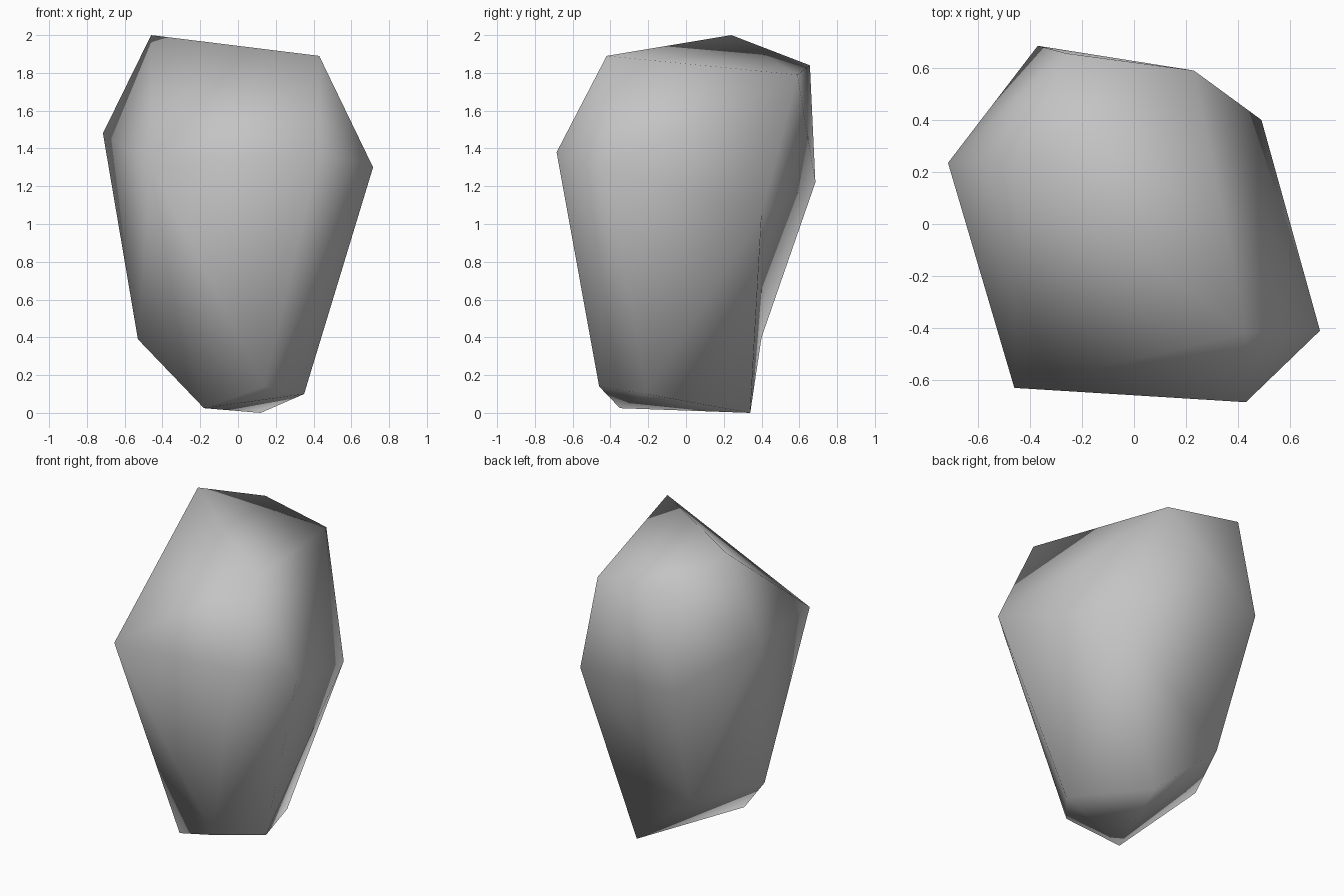
import bpy, bmesh
from mathutils import Vector

cube = bpy.data.objects.get("Cube")
if cube:
    bpy.data.objects.remove(cube, do_unlink=True)

# Corners of the boulder, from crown to foot
crown = [(-.46, .24, 2.0), (.43, -.42, 1.89), (-.26, .656, 1.84), (.23, .59, 1.79)]
belly = [(.715, -.41, 1.30), (.43, -.685, 1.38), (-.46, -.63, 1.31),
         (-.715, .235, 1.48), (-.37, .685, 1.22), (.49, .40, 1.05)]
foot = [(-.53, -.06, .39), (-.31, .40, .40), (.14, -.46, .14),
        (.35, -.21, .10), (-.18, -.35, .025), (.12, .34, 0)]

# Wrap the corners in a faceted skin
bm = bmesh.new()
for corner in crown + belly + foot:
    bm.verts.new(corner)
hull = bmesh.ops.convex_hull(bm, input=bm.verts[:])
loose = [v for v in bm.verts if not v.link_faces]
bmesh.ops.delete(bm, geom=loose, context='VERTS')

# Turn the long back edge inward for a shallow hollow
back, heel = Vector(belly[4]), Vector(foot[5])
for edge in bm.edges[:]:
    ends = [v.co for v in edge.verts]
    if all(min((p - q).length for q in ends) < .001 for p in (back, heel)):
        bmesh.utils.edge_rotate(edge, True)
        break
bmesh.ops.recalc_face_normals(bm, faces=bm.faces[:])
for face in bm.faces:
    face.smooth = True

mesh = bpy.data.meshes.new("boulder")
bm.to_mesh(mesh)
bm.free()
boulder = bpy.data.objects.new("boulder", mesh)
bpy.context.collection.objects.link(boulder)

# Plain grey stone
stone = bpy.data.materials.new("grey_stone")
stone.use_nodes = True
stone.diffuse_color = (.55, .55, .55, 1)
stone.node_tree.nodes["Principled BSDF"].inputs["Base Color"].default_value = (.55, .55, .55, 1)
mesh.materials.append(stone)
